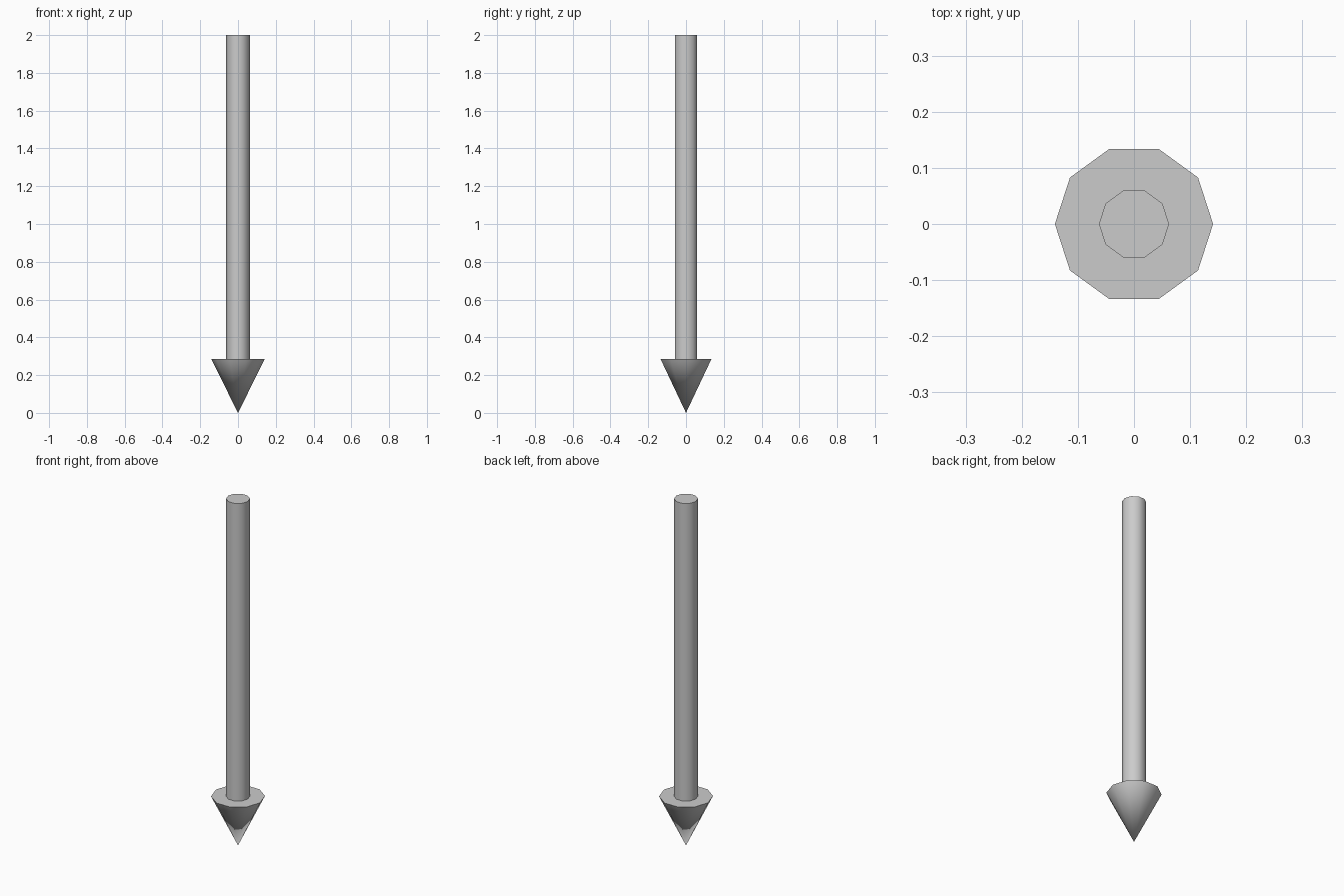
import bpy, bmesh, math

if "Cube" in bpy.data.objects:
    bpy.data.objects.remove(bpy.data.objects["Cube"])

SIDES = 10
SMOOTH_ANGLE = math.radians(60)


def turned_part(name, r_bottom, r_top, z_bottom, z_top):
    """Capped, ten-sided cylinder or cone with corners on the x axis."""
    bm = bmesh.new()

    def ring(r, z):
        if r == 0:
            return [bm.verts.new((0, 0, z))] * SIDES
        return [bm.verts.new((r * math.cos(a), r * math.sin(a), z))
                for a in (math.tau * i / SIDES for i in range(SIDES))]

    low, high = ring(r_bottom, z_bottom), ring(r_top, z_top)
    for i in range(SIDES):
        j = (i + 1) % SIDES
        corners = [low[i], low[j], high[j], high[i]]
        bm.faces.new(list(dict.fromkeys(corners)))
    if r_bottom:
        bm.faces.new(low[::-1])
    if r_top:
        bm.faces.new(high)
    bmesh.ops.recalc_face_normals(bm, faces=bm.faces)

    mesh = bpy.data.meshes.new(name)
    bm.to_mesh(mesh)
    bm.free()
    obj = bpy.data.objects.new(name, mesh)
    bpy.context.collection.objects.link(obj)

    bpy.ops.object.select_all(action='DESELECT')
    obj.select_set(True)
    bpy.context.view_layer.objects.active = obj
    bpy.ops.object.shade_smooth_by_angle(angle=SMOOTH_ANGLE)
    return obj


# Pointed head, tip on the ground
turned_part("arrow_head", 0, 0.141, 0, 0.284)

# Straight shaft standing on the head
turned_part("arrow_shaft", 0.0625, 0.0625, 0.284, 2.0)
